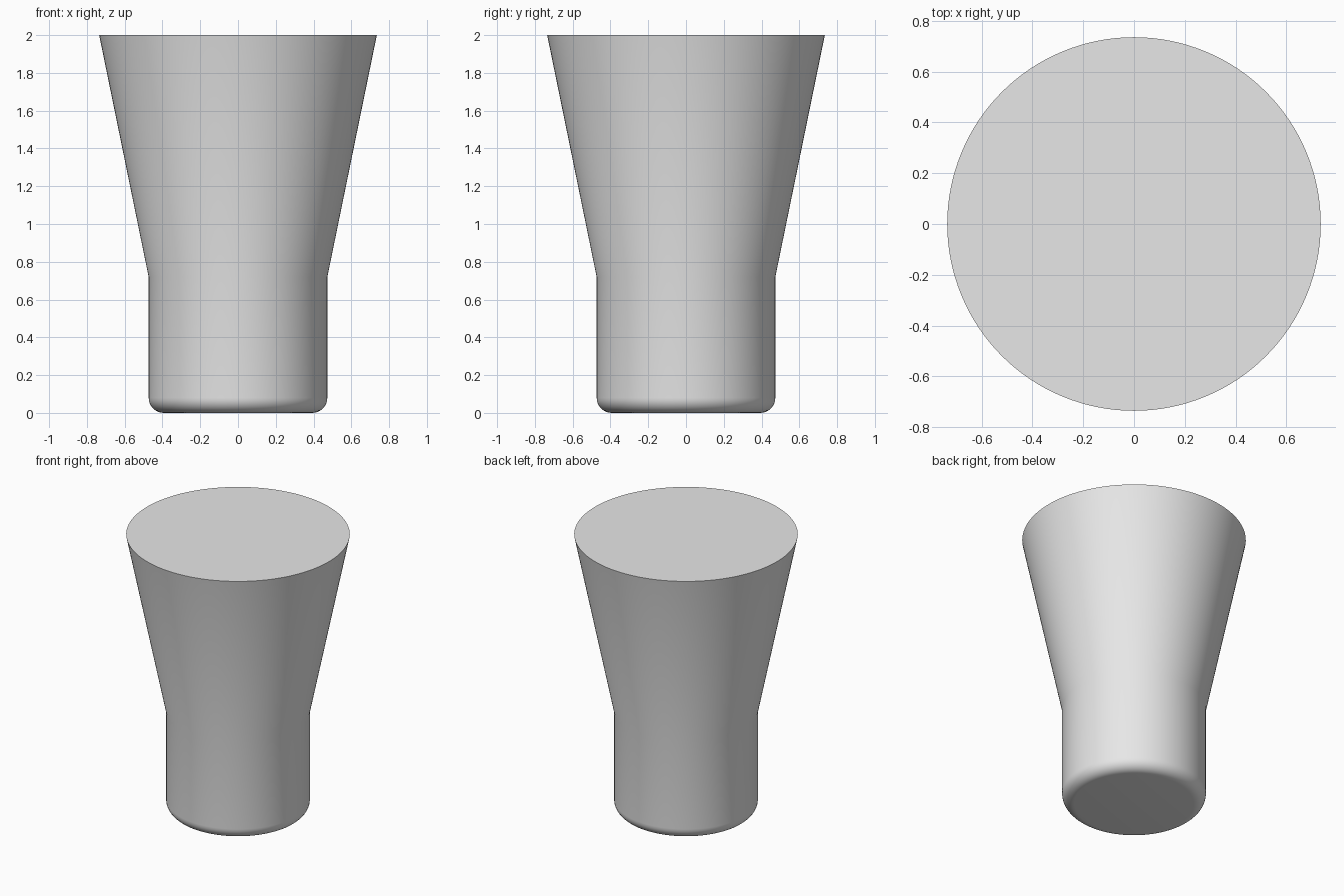
import bpy, bmesh, math

cube = bpy.data.objects.get("Cube")
if cube:
    bpy.data.objects.remove(cube, do_unlink=True)

SEGMENTS = 128
BASE_R, TOP_R = 0.473, 0.735
BEND_Z, TOP_Z = 0.72, 2.0
FILLET, STEPS = 0.08, 8

# Plain grey material
grey = bpy.data.materials.new("light_grey")
grey.use_nodes = True
colour = (0.8, 0.8, 0.8, 1)
grey.diffuse_color = colour
for node in grey.node_tree.nodes:
    if node.type == 'BSDF_PRINCIPLED':
        node.inputs["Base Color"].default_value = colour

# Profile: rounded foot, straight neck, flared top
profile = []
for i in range(STEPS + 1):
    a = math.pi / 2 * i / STEPS
    profile.append((BASE_R - FILLET + FILLET * math.sin(a), FILLET - FILLET * math.cos(a)))
profile += [(BASE_R, BEND_Z), (TOP_R, TOP_Z)]

# Lathe the profile and close both ends
bm = bmesh.new()
verts = [bm.verts.new((r, 0, z)) for r, z in profile]
edges = [bm.edges.new(pair) for pair in zip(verts, verts[1:])]
bmesh.ops.spin(bm, geom=verts + edges, cent=(0, 0, 0), axis=(0, 0, 1),
               angle=2 * math.pi, steps=SEGMENTS)
bmesh.ops.remove_doubles(bm, verts=bm.verts[:], dist=0.0005)
bmesh.ops.holes_fill(bm, edges=[e for e in bm.edges if e.is_boundary], sides=0)
bmesh.ops.recalc_face_normals(bm, faces=bm.faces[:])

mesh = bpy.data.meshes.new("flared_body")
bm.to_mesh(mesh)
bm.free()
mesh.materials.append(grey)
body = bpy.data.objects.new("flared_body", mesh)
bpy.context.collection.objects.link(body)

# Smooth walls, sharp rim
bpy.ops.object.select_all(action='DESELECT')
body.select_set(True)
bpy.context.view_layer.objects.active = body
bpy.ops.object.shade_smooth_by_angle(angle=math.radians(30))
